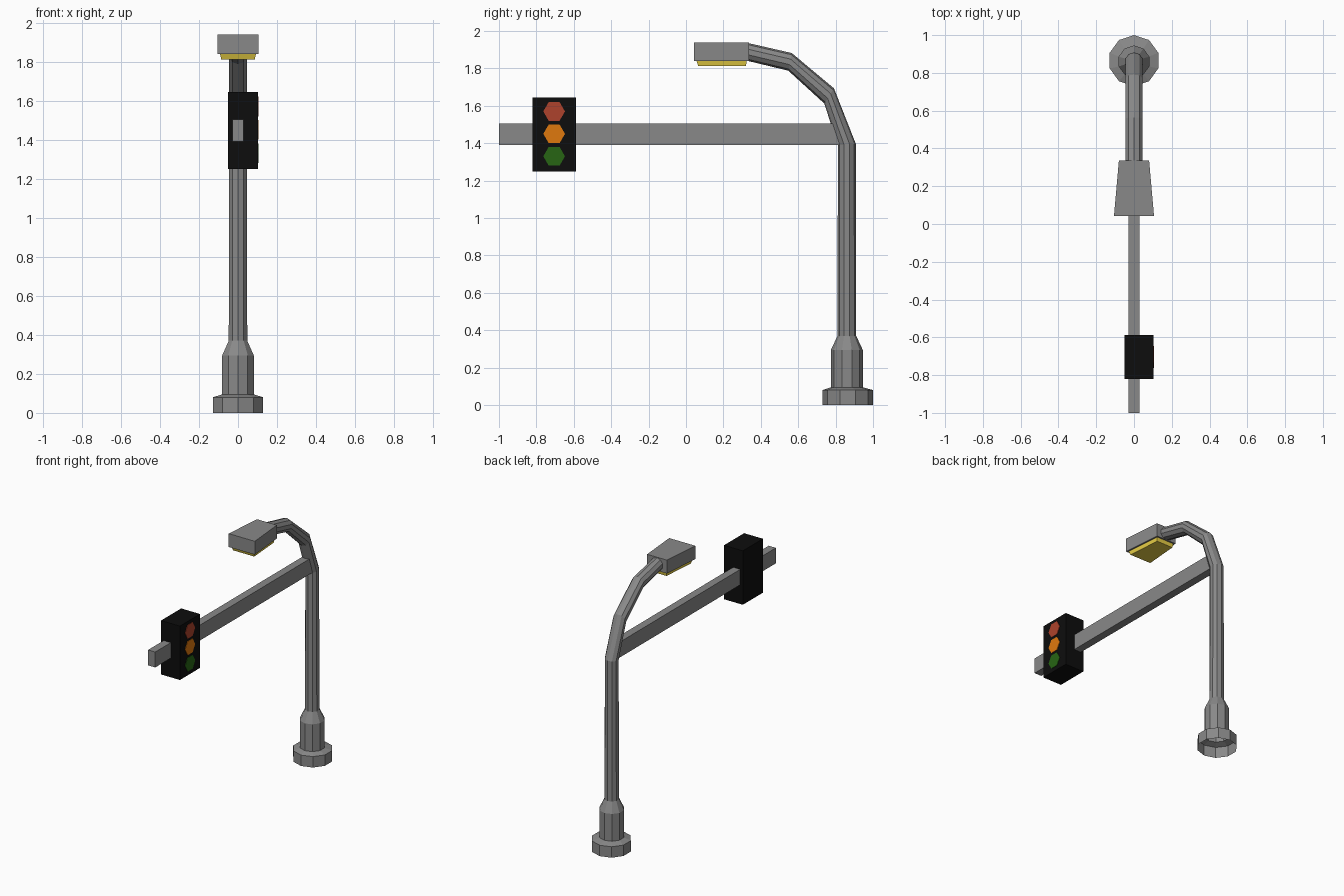
import bpy
import bmesh
import math
from mathutils import Vector

if "Cube" in bpy.data.objects:
    bpy.data.objects.remove(bpy.data.objects["Cube"], do_unlink=True)


def material(name, rgb):
    mat = bpy.data.materials.new(name)
    mat.use_nodes = True
    mat.diffuse_color = (*rgb, 1)
    mat.node_tree.nodes["Principled BSDF"].inputs["Base Color"].default_value = (*rgb, 1)
    return mat


GREY = material("grey metal", (0.25, 0.25, 0.25))
BLACK = material("black housing", (0.004, 0.004, 0.004))
YELLOW = material("yellow lamp glass", (0.80, 0.62, 0.06))
RED = material("red light", (0.42, 0.055, 0.025))
AMBER = material("amber light", (0.74, 0.19, 0.004))
GREEN = material("green light", (0.02, 0.13, 0.007))

SIDES = 10
POLE_Y = 0.86


def finish(name, bm, mat):
    bmesh.ops.recalc_face_normals(bm, faces=bm.faces)
    mesh = bpy.data.meshes.new(name)
    bm.to_mesh(mesh)
    bm.free()
    mesh.materials.append(mat)
    obj = bpy.data.objects.new(name, mesh)
    bpy.context.collection.objects.link(obj)
    return obj


def loft(name, rings, mat, caps=True):
    """Skin a list of equal-sized point rings."""
    bm = bmesh.new()
    loops = [[bm.verts.new(p) for p in ring] for ring in rings]
    n = len(loops[0])
    for a, b in zip(loops, loops[1:]):
        for i in range(n):
            j = (i + 1) % n
            bm.faces.new((a[i], a[j], b[j], b[i]))
    if caps:
        bm.faces.new(loops[0])
        bm.faces.new(loops[-1])
    return finish(name, bm, mat)


def tube_ring(y, z, radius, tilt=0):
    """Ring with a corner at the back, tilted towards the front."""
    out = Vector((0, math.cos(tilt), math.sin(tilt)))
    side = Vector((1, 0, 0))
    angles = [math.tau * i / SIDES for i in range(SIDES)]
    return [Vector((0, y, z)) + radius * (out * math.cos(a) + side * math.sin(a))
            for a in angles]


def rect(z, front, back, front_half, back_half):
    return [(-front_half, front, z), (front_half, front, z),
            (back_half, back, z), (-back_half, back, z)]


def box(name, low, high, mat):
    bm = bmesh.new()
    bmesh.ops.create_cube(bm, size=1)
    low, high = Vector(low), Vector(high)
    for v in bm.verts:
        v.co = (low + high) / 2 + v.co * (high - low)
    return finish(name, bm, mat)


# Hollow foot, collar and pole
profile = [(0.135, 0), (0.135, 0.08), (0.085, 0.095), (0.085, 0.295), (0.05, 0.37)]
foot = [tube_ring(POLE_Y + (0.005 if r > 0.1 else 0), z, r) for r, z in profile]
loft("pole_base", foot, GREY, caps=False)

# Straight pole and curved lamp arm
path = [(POLE_Y, 0.37, 0), (POLE_Y, 1.393, 4), (0.765, 1.653, 57),
        (0.556, 1.835, 79), (0.33, 1.888, 90)]
loft("pole_and_lamp_arm",
     [tube_ring(y, z, 0.048 if t else 0.05, math.radians(t)) for y, z, t in path],
     GREY, caps=False)

# Lamp head and its glass
loft("lamp_head", [rect(z, 0.043, 0.336, 0.106, 0.08) for z in (1.84, 1.938)], GREY)
loft("lamp_glass", [rect(1.812, 0.066, 0.32, 0.086, 0.066),
                    rect(1.84, 0.056, 0.325, 0.092, 0.07)], YELLOW)

# Cross bar and signal housing
box("cross_bar", (-0.029, -1, 1.391), (0.029, 0.845, 1.504), GREY)
box("signal_housing", (-0.05, -0.82, 1.25), (0.103, -0.587, 1.645), BLACK)

# Six-sided signal lights on the left face
for name, z, mat in (("red_light", 1.57, RED), ("amber_light", 1.45, AMBER),
                     ("green_light", 1.33, GREEN)):
    hexagon = [(math.cos(a) * 0.058 - 0.705, math.sin(a) * 0.058 + z)
               for a in (math.tau * i / 6 for i in range(6))]
    loft(name, [[(x, y, h) for y, h in hexagon] for x in (0.1, 0.106)], mat)
